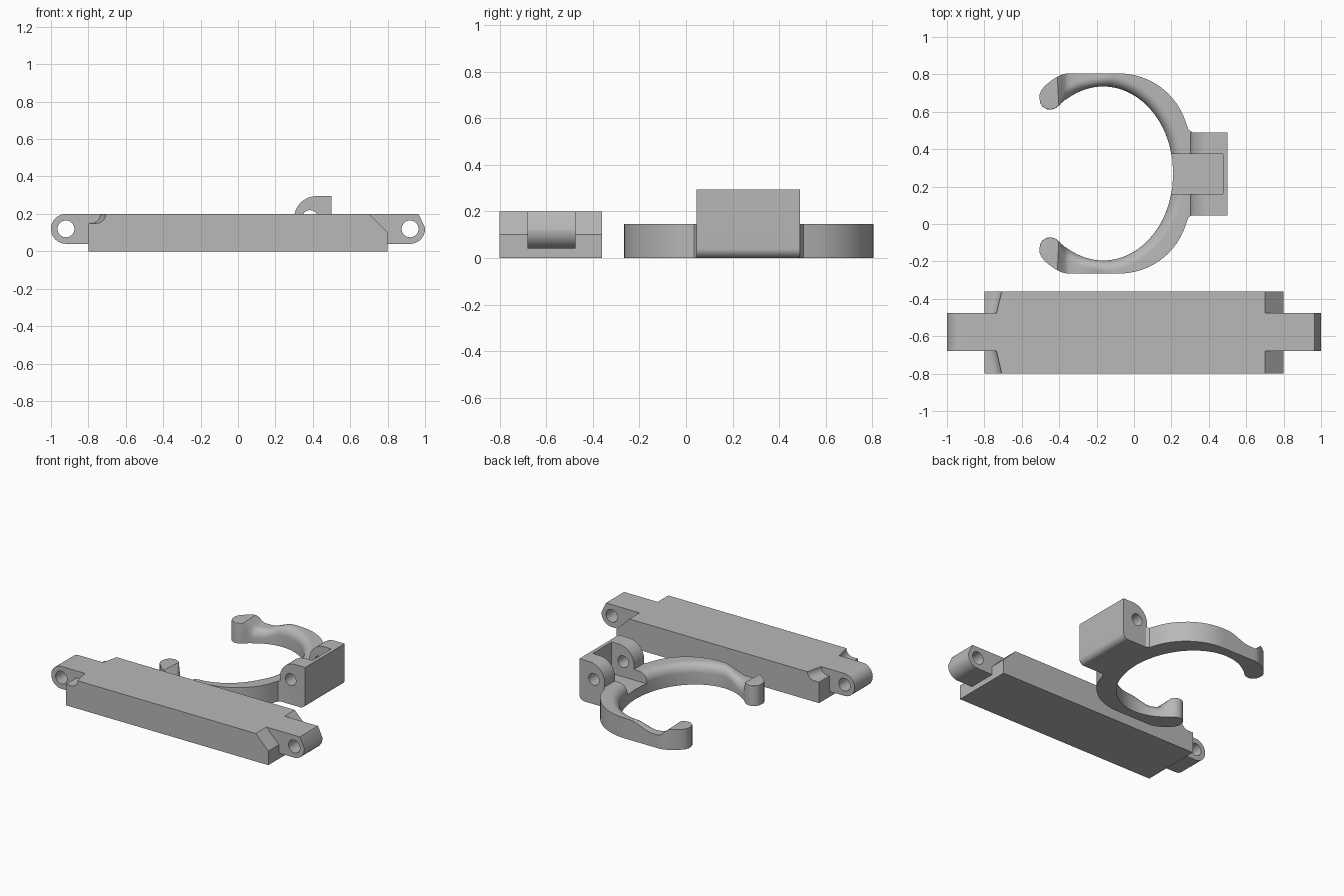
import bpy, bmesh, math
from mathutils import Vector

if "Cube" in bpy.data.objects:
    bpy.data.objects.remove(bpy.data.objects["Cube"])

grey = bpy.data.materials.new("plain grey")
grey.diffuse_color = (0.48, 0.48, 0.48, 1)
grey.use_nodes = True
grey.node_tree.nodes["Principled BSDF"].inputs["Base Color"].default_value = grey.diffuse_color


def make(name, verts, faces):
    me = bpy.data.meshes.new(name)
    me.from_pydata(verts, [], faces)
    bm = bmesh.new()
    bm.from_mesh(me)
    bmesh.ops.recalc_face_normals(bm, faces=bm.faces)
    bm.to_mesh(me)
    bm.free()
    me.materials.append(grey)
    ob = bpy.data.objects.new(name, me)
    bpy.context.collection.objects.link(ob)
    return ob


def prism(name, profile, y0, y1, shift=0.0):
    """Extrude an xz profile along y; shift moves the curved end sideways at y1."""
    n = len(profile)
    verts = [(x, y0, z) for x, z in profile]
    verts += [(x + (shift if x > -0.79 else 0), y1, z) for x, z in profile]
    faces = [tuple(range(n)), tuple(range(2 * n - 1, n - 1, -1))]
    faces += [(i, (i + 1) % n, (i + 1) % n + n, i + n) for i in range(n)]
    return make(name, verts, faces)


def box(name, x0, x1, y0, y1, z0, z1):
    return prism(name, [(x0, z0), (x1, z0), (x1, z1), (x0, z1)], y0, y1)


def arc(cx, cz, r, a0, a1, n=12):
    return [(cx + r * math.cos(math.radians(a0 + (a1 - a0) * i / n)),
             cz + r * math.sin(math.radians(a0 + (a1 - a0) * i / n))) for i in range(n + 1)]


def hole(x, z, r, y0, y1):
    return prism("hole_cutter", arc(x, z, r, 0, 348.75, 31), y0, y1)


def apply_bool(ob, other, op):
    m = ob.modifiers.new(op, 'BOOLEAN')
    m.object, m.operation, m.solver = other, op, 'EXACT'
    bpy.context.view_layer.objects.active = ob
    bpy.ops.object.modifier_apply(modifier=m.name)
    bpy.data.objects.remove(other)


def smooth(ob, angle=30):
    bpy.ops.object.select_all(action='DESELECT')
    ob.select_set(True)
    bpy.context.view_layer.objects.active = ob
    bpy.ops.object.shade_smooth_by_angle(angle=math.radians(angle))


# Long bar with chamfered right corners and scooped left corners
bar = box("bar", -0.8, 0.8, -0.8, -0.36, 0, 0.2)
chamfer = [(0.7, 0.2), (0.68, 0.22), (0.82, 0.22), (0.82, 0.08)]
scoop = [(-0.85, 0.25), (-0.85, 0.15)] + arc(-0.785, 0.2, 0.05, 270, 360, 10) + [(-0.735, 0.25)]
for inner, outer in ((-0.68, -0.8), (-0.475, -0.36)):
    past = outer + math.copysign(0.01, outer - inner)
    apply_bool(bar, prism("chamfer_cutter", chamfer, inner, past), 'DIFFERENCE')
    apply_bool(bar, prism("scoop_cutter", scoop, inner, past, 0.03), 'DIFFERENCE')

# Hinge tongues at both ends of the bar
left = [(-0.6, 0.2)] + arc(-0.92, 0.12, 0.08, 90, 270, 20) + [(-0.6, 0.04)]
right = [(0.6, 0.04)] + arc(0.92, 0.12, 0.08, 270, 365, 12) + [(0.965, 0.2), (0.6, 0.2)]
for profile, x in ((left, -0.92), (right, 0.92)):
    tongue = prism("tongue", profile, -0.68, -0.475)
    apply_bool(bar, tongue, 'UNION')
    apply_bool(bar, hole(x, 0.12, 0.045, -0.7, -0.45), 'DIFFERENCE')
smooth(bar)

# Open clip: pairs of inner and outer points from the hinge side to the tip
CY = 0.27


def inner_pt(deg):
    a = math.radians(deg)
    return (-0.165 + 0.375 * math.cos(a), CY + 0.465 * math.sin(a))


pairs = [(inner_pt(a), o) for a, o in ((0, (0.31, CY)), (10, (0.31, 0.38)), (20, (0.31, 0.46)),
                                       (27, (0.31, 0.492)), (31, (0.291, 0.505)))]
pairs += [(inner_pt(35 + 50 * i / 12), p) for i, p in enumerate(arc(-0.08, 0.43, 0.375, 16, 90, 12))]
pairs += [(inner_pt(85 + 35 * i / 12), (-0.08 - 0.27 * i / 12, 0.805)) for i in range(1, 13)]
pairs += [((-0.37, 0.662), (-0.37, 0.803)), ((-0.388, 0.647), (-0.39, 0.797)),
          ((-0.402, 0.632), (-0.41, 0.787)), ((-0.42, 0.618), (-0.43, 0.775)),
          ((-0.445, 0.611), (-0.455, 0.757)), ((-0.468, 0.614), (-0.477, 0.738)),
          ((-0.49, 0.628), (-0.495, 0.717)), ((-0.503, 0.65), (-0.506, 0.69))]


def ease(t):
    t = max(0.0, min(1.0, t))
    return t * t * (3 - 2 * t)


def section(pi, po, side):
    """Cross-section with a rounded inner top edge; it dips just before the tip."""
    pi, po = Vector(pi), Vector(po)
    x = (pi.x + po.x) / 2
    tip = ease((-0.355 - x) / 0.055)
    h = 0.145 - 0.05 * ease((-0.14 - x) / 0.17) * (1 - tip)
    w = (po - pi).length
    r = min(0.06, w * 0.85) * (1 - tip) + 0.004
    pts = [(0, 0)]
    for i in range(9):
        a = math.pi / 2 * i / 8
        pts.append((r * (1 - math.cos(a)), h - r * (1 - math.sin(a))))
    pts += [(w, h), (w, 0)]
    out = []
    for d, z in pts:
        p = pi + (po - pi) * (d / w)
        out.append((p.x, CY + side * (p.y - CY), z))
    return out


stations = [section(i, o, -1) for i, o in reversed(pairs)] + [section(i, o, 1) for i, o in pairs[1:]]
n = len(stations[0])
faces = [(s * n + k, s * n + (k + 1) % n, (s + 1) * n + (k + 1) % n, (s + 1) * n + k)
         for s in range(len(stations) - 1) for k in range(n)]
faces += [tuple(range(n)), tuple(range((len(stations) - 1) * n, len(stations) * n))]
clip = make("clip", [v for s in stations for v in s], faces)

# Hinge bracket with two rounded ears, joined to the clip
bracket = prism("bracket", [(0.3, 0)] + arc(0.42, 0.175, 0.12, 180, 90, 16) + [(0.5, 0.295)]
                + arc(0.46, 0.04, 0.04, 0, -90, 8), 0.045, 0.49)
apply_bool(clip, bracket, 'UNION')
apply_bool(clip, box("slot_cutter", 0.15, 0.475, 0.16, 0.375, 0.07, 0.4), 'DIFFERENCE')
apply_bool(clip, hole(0.385, 0.178, 0.042, 0, 0.55), 'DIFFERENCE')
smooth(clip, 35)
